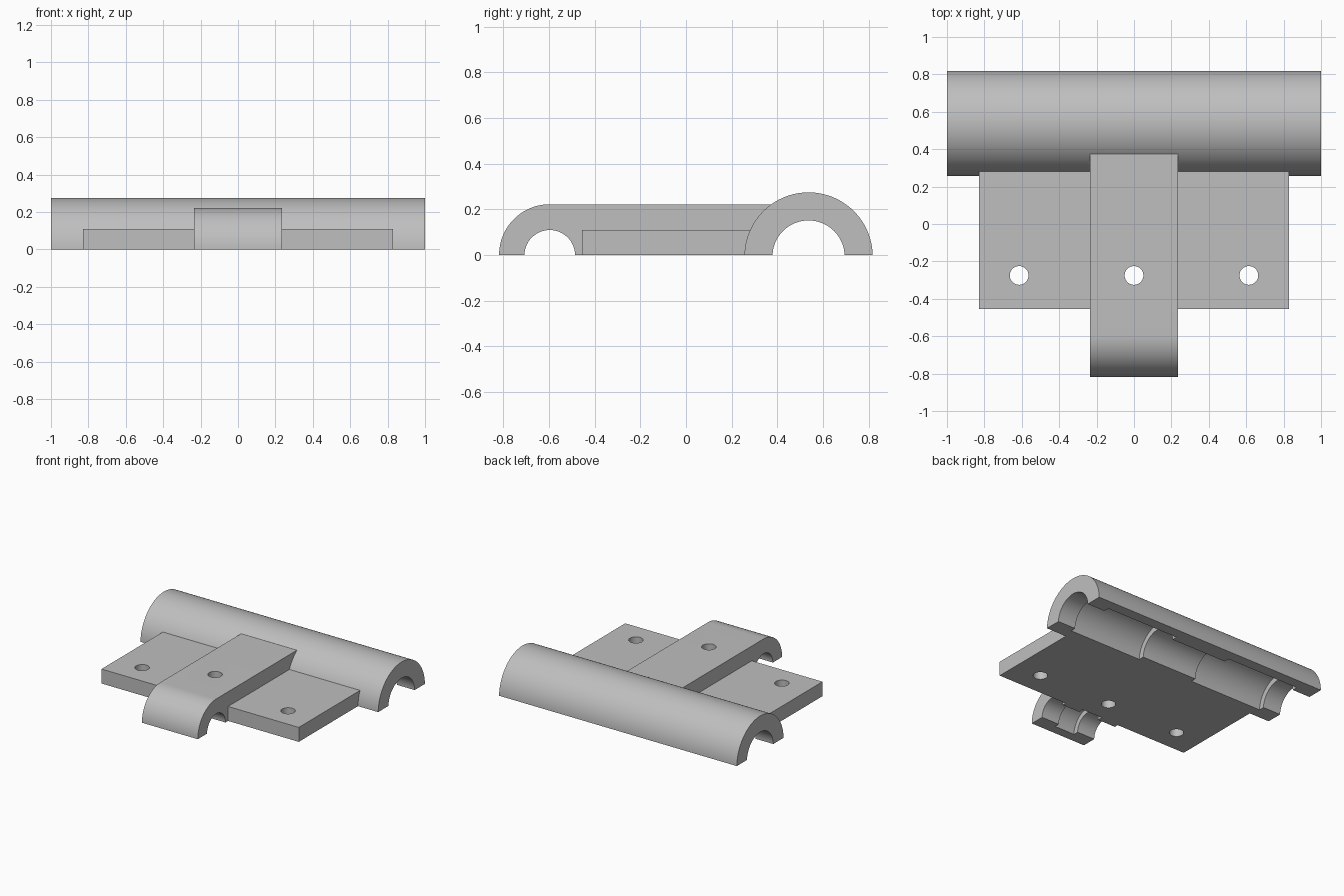
import bpy
import bmesh
from math import sin, cos, pi, asin, radians
from mathutils import Matrix

cube = bpy.data.objects.get("Cube")
if cube:
    bpy.data.objects.remove(cube, do_unlink=True)

grey = bpy.data.materials.new("light grey")
grey.use_nodes = True
GREY = (0.52, 0.52, 0.52, 1)
grey.diffuse_color = GREY
grey.node_tree.nodes["Principled BSDF"].inputs["Base Color"].default_value = GREY


def add_object(name, bm):
    bmesh.ops.recalc_face_normals(bm, faces=bm.faces)
    mesh = bpy.data.meshes.new(name)
    bm.to_mesh(mesh)
    bm.free()
    mesh.materials.append(grey)
    obj = bpy.data.objects.new(name, mesh)
    bpy.context.collection.objects.link(obj)
    return obj


def arc(cy, cz, r, start, end, steps):
    angles = [start + (end - start) * i / steps for i in range(steps + 1)]
    return [(cy + r * cos(a), cz + r * sin(a)) for a in angles]


def extrude_x(name, profile, x0, x1):
    """Solid from a closed (y, z) profile swept between two x positions."""
    bm = bmesh.new()
    face = bm.faces.new([bm.verts.new((x0, y, z)) for y, z in profile])
    swept = bmesh.ops.extrude_face_region(bm, geom=[face])["geom"]
    verts = [v for v in swept if isinstance(v, bmesh.types.BMVert)]
    bmesh.ops.translate(bm, verts=verts, vec=(x1 - x0, 0, 0))
    return add_object(name, bm)


def cylinder(name, radius, length, centre, axis):
    bm = bmesh.new()
    turn = Matrix.Rotation(pi / 2, 4, "Y") if axis == "X" else Matrix()
    bmesh.ops.create_cone(bm, cap_ends=True, segments=96, radius1=radius,
                          radius2=radius, depth=length,
                          matrix=Matrix.Translation(centre) @ turn)
    cutter = add_object(name, bm)
    cutter.hide_render = True
    return cutter


def carve(obj, cutters):
    """Subtract the cutters, keep the result and discard the helpers."""
    for cutter in cutters:
        mod = obj.modifiers.new("cut", "BOOLEAN")
        mod.operation = "DIFFERENCE"
        mod.solver = "EXACT"
        mod.object = cutter
    graph = bpy.context.evaluated_depsgraph_get()
    graph.update()
    mesh = bpy.data.meshes.new_from_object(obj.evaluated_get(graph))
    obj.modifiers.clear()
    obj.data = mesh
    for cutter in cutters:
        bpy.data.objects.remove(cutter, do_unlink=True)


TUBE_Y, TUBE_Z, TUBE_R = 0.537, -0.007, 0.281
HOOK_Y, HOOK_R, ARM = -0.597, 0.222, 0.235
HOLE_Y, HOLE_R = -0.275, 0.05

# Half tube: narrow bore at the ends and middle, two wider pockets between
tilt = asin(-TUBE_Z / TUBE_R)
tube = extrude_x("half_tube", arc(TUBE_Y, TUBE_Z, TUBE_R, tilt, pi - tilt, 64), -1, 1)
pocket_mid, pocket_len = (0.85 + ARM) / 2, 0.85 - ARM
carve(tube, [cylinder("tube_bore", 0.158, 2.2, (0, TUBE_Y, TUBE_Z), "X")] + [
    cylinder("tube_pocket", 0.2, pocket_len, (s * pocket_mid, TUBE_Y, TUBE_Z), "X")
    for s in (-1, 1)])

# Central arm rounding down into the front hook, with a pocket inside its bore
profile = arc(HOOK_Y, 0, HOOK_R, pi, pi / 2, 32) + [(0.373, HOOK_R), (0.373, 0)]
arm = extrude_x("hooked_arm", profile, -ARM, ARM)
carve(arm, [
    cylinder("hook_bore", 0.111, 1, (0, HOOK_Y, -0.002), "X"),
    cylinder("hook_pocket", 0.15, 0.17, (0, HOOK_Y, -0.002), "X"),
    cylinder("arm_hole", HOLE_R, 1, (0, HOLE_Y, 0), "Z")])

# Flat drilled wings on both sides of the arm
wings = []
for side, name in ((1, "left_wing"), (-1, "right_wing")):
    plate = [(-0.455, 0), (0.32, 0), (0.32, 0.11), (-0.455, 0.11)]
    wing = extrude_x(name, plate, side * ARM, side * 0.83)
    carve(wing, [cylinder("wing_hole", HOLE_R, 1, (side * 0.614, HOLE_Y, 0), "Z")])
    wings.append(wing)

# Smooth the curved walls, keep the edges crisp
bpy.ops.object.select_all(action="DESELECT")
for obj in [tube, arm] + wings:
    obj.select_set(True)
bpy.context.view_layer.objects.active = tube
bpy.ops.object.shade_smooth_by_angle(angle=radians(30))
